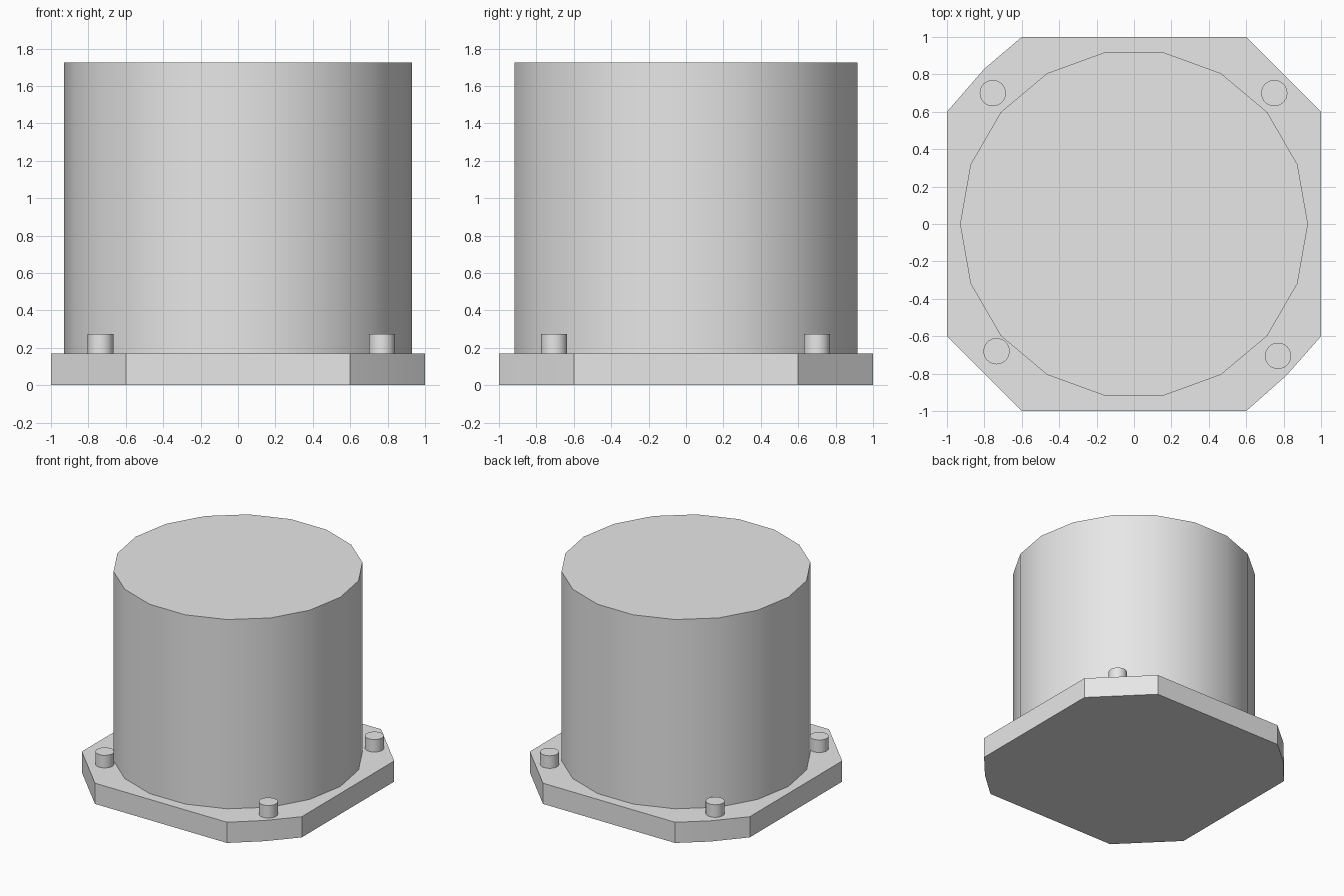
import bpy
import bmesh
import math

cube = bpy.data.objects.get("Cube")
if cube:
    bpy.data.objects.remove(cube, do_unlink=True)

BASE_TOP = 0.17
BODY_TOP = 1.725
BOLT_TOP = 0.273

# Plain grey for every part
grey = bpy.data.materials.new("light_grey")
grey.use_nodes = True
colour = (0.8, 0.8, 0.8, 1)
grey.diffuse_color = colour
grey.node_tree.nodes["Principled BSDF"].inputs["Base Color"].default_value = colour


def prism(name, outline, bottom, top):
    """Extrude a flat outline upwards from bottom to top."""
    bm = bmesh.new()
    face = bm.faces.new([bm.verts.new((x, y, bottom)) for x, y in outline])
    extruded = bmesh.ops.extrude_face_region(bm, geom=[face])["geom"]
    for v in extruded:
        if isinstance(v, bmesh.types.BMVert):
            v.co.z = top
    bmesh.ops.recalc_face_normals(bm, faces=bm.faces)
    mesh = bpy.data.meshes.new(name)
    bm.to_mesh(mesh)
    bm.free()
    mesh.materials.append(grey)
    obj = bpy.data.objects.new(name, mesh)
    bpy.context.collection.objects.link(obj)
    bpy.ops.object.select_all(action="DESELECT")
    obj.select_set(True)
    bpy.context.view_layer.objects.active = obj
    bpy.ops.object.shade_smooth_by_angle(angle=math.radians(30))
    return obj


def circle(x, y, radius, sides):
    steps = [math.tau * i / sides for i in range(sides)]
    return [(x + radius * math.cos(a), y + radius * math.sin(a)) for a in steps]


# Base plate: chamfered square, two opposite corners slightly bulged
plate = [(0.6, 1), (-0.6, 1), (-0.8, 0.83), (-1, 0.6), (-1, -0.6),
         (-0.6, -1), (0.6, -1), (0.815, -0.81), (1, -0.6), (1, 0.6)]
prism("base_plate", plate, 0, BASE_TOP)

# Main drum
prism("drum", circle(0, 0, 0.93, 18), BASE_TOP, BODY_TOP)

# Corner bolts
bolts = {
    "bolt_back_left": (0.75, 0.70),
    "bolt_back_right": (-0.755, 0.70),
    "bolt_front_right": (-0.735, -0.68),
    "bolt_front_left": (0.77, -0.705),
}
for name, (x, y) in bolts.items():
    prism(name, circle(x, y, 0.07, 32), BASE_TOP, BOLT_TOP)
